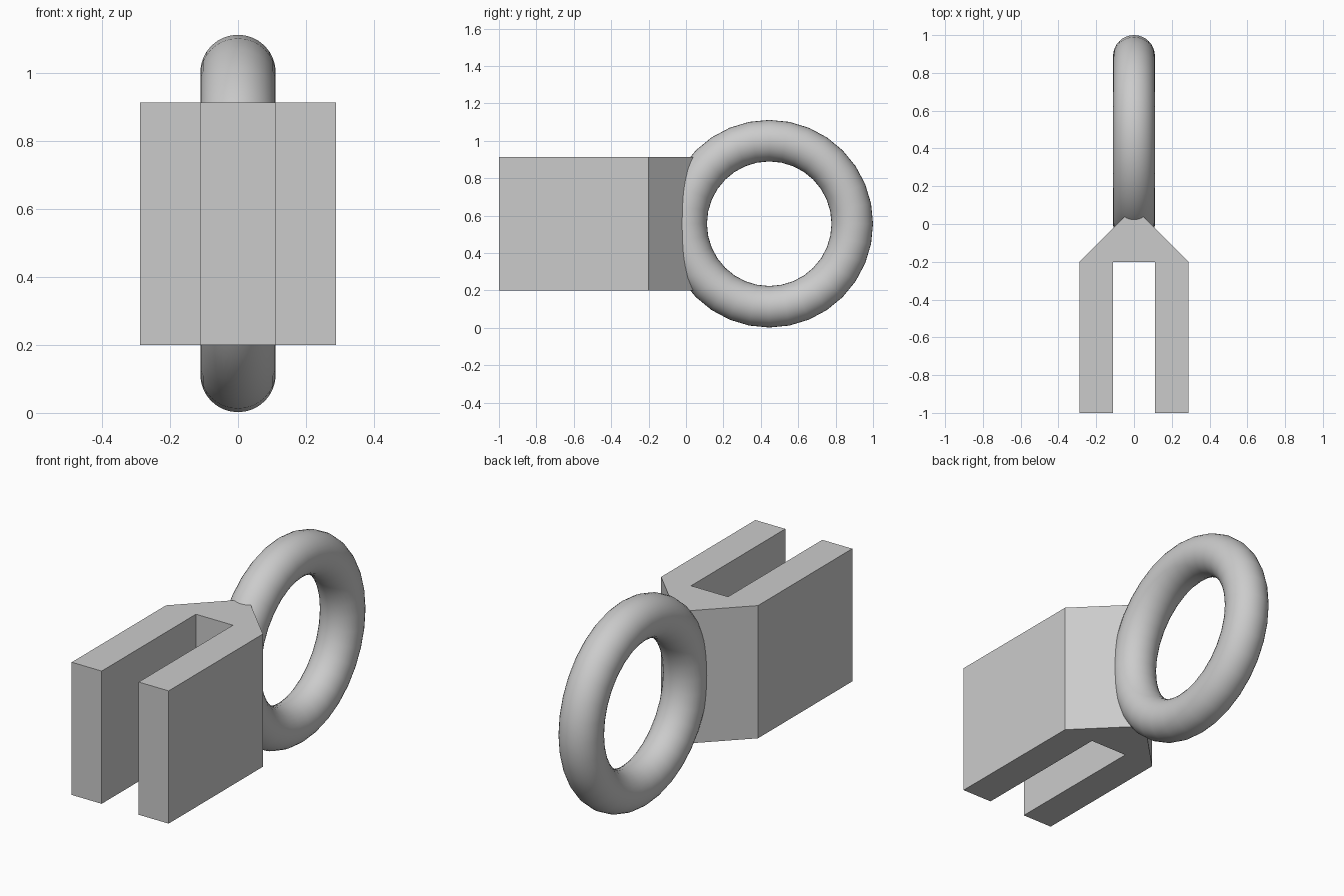
import bpy
import bmesh
from math import pi

cube = bpy.data.objects.get("Cube")
if cube:
    bpy.data.objects.remove(cube, do_unlink=True)

# Single plain grey
grey = bpy.data.materials.new("plain_grey")
grey.use_nodes = True
colour = (0.6, 0.6, 0.6, 1)
grey.diffuse_color = colour
grey.node_tree.nodes["Principled BSDF"].inputs["Base Color"].default_value = colour

MID_Z = 0.557

# Forked clamp: half profile mirrored across x, extruded upward
half = [(0.11, -0.2), (0.11, -1), (0.288, -1), (0.288, -0.2), (0.03, 0.058)]
outline = half + [(-x, y) for x, y in reversed(half)]
bm = bmesh.new()
face = bm.faces.new([bm.verts.new((x, y, 0.2)) for x, y in outline])
top = bmesh.ops.extrude_face_region(bm, geom=[face])
bmesh.ops.translate(bm, vec=(0, 0, 0.713),
                    verts=[v for v in top["geom"] if isinstance(v, bmesh.types.BMVert)])
bmesh.ops.recalc_face_normals(bm, faces=bm.faces)
mesh = bpy.data.meshes.new("forked_clamp")
bm.to_mesh(mesh)
bm.free()
clamp = bpy.data.objects.new("forked_clamp", mesh)
bpy.context.collection.objects.link(clamp)
mesh.materials.append(grey)

# Upright ring joined to the tapered end
bpy.ops.mesh.primitive_torus_add(major_radius=0.444, minor_radius=0.111,
                                 major_segments=32, minor_segments=32,
                                 location=(0, 0.445, MID_Z), rotation=(0, pi / 2, 0))
ring = bpy.context.object
ring.name = "ring"
ring.data.materials.append(grey)
bpy.ops.object.shade_smooth_by_angle()
